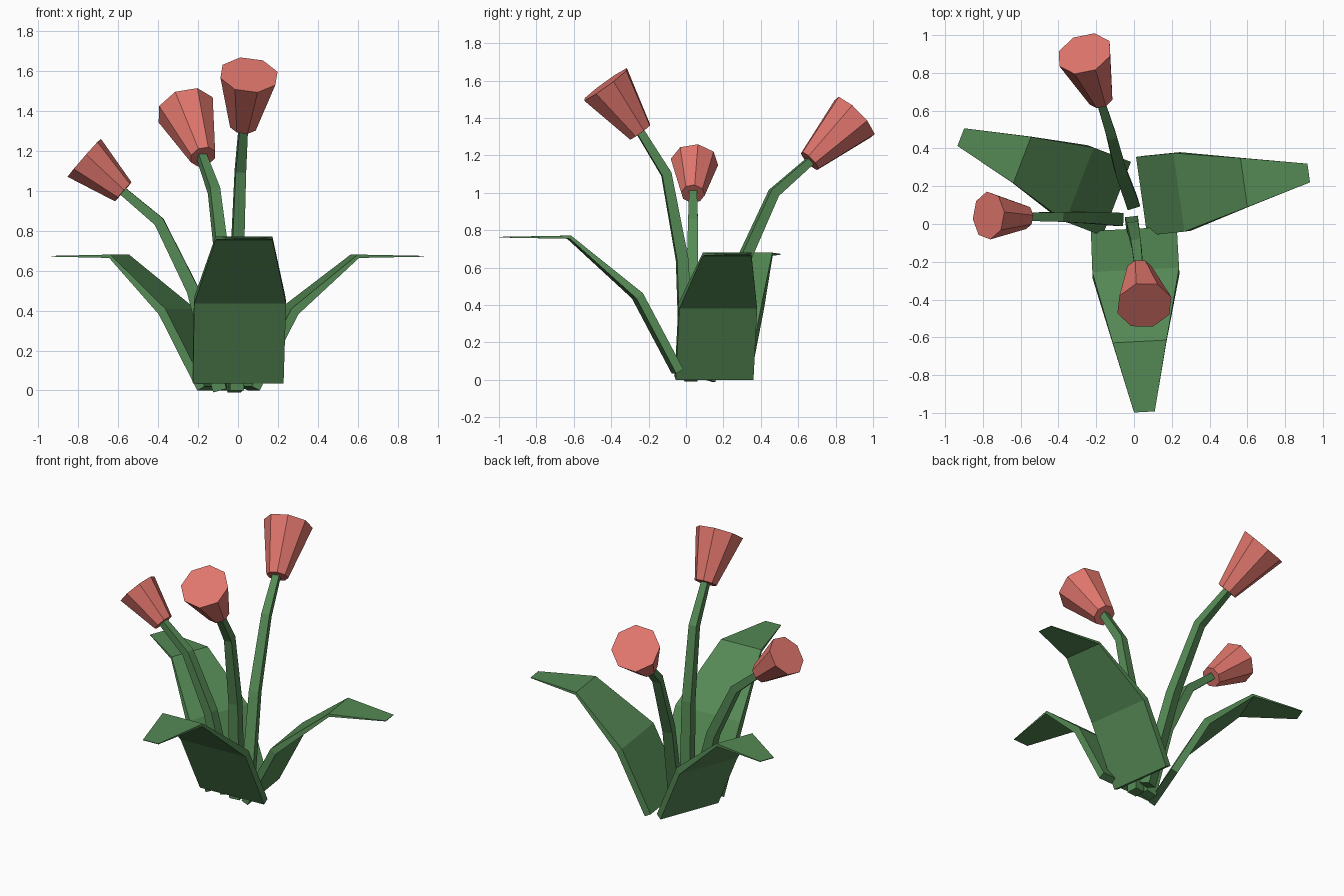
import bpy, bmesh, math
from mathutils import Vector, Matrix

if "Cube" in bpy.data.objects:
    bpy.data.objects.remove(bpy.data.objects["Cube"])


def material(name, color):
    m = bpy.data.materials.new(name)
    m.diffuse_color = color
    m.use_nodes = True
    m.node_tree.nodes["Principled BSDF"].inputs["Base Color"].default_value = m.diffuse_color
    return m


green = material("leaf_green", (0.09, 0.25, 0.09, 1))
coral = material("petal_coral", (0.74, 0.18, 0.15, 1))


def finish(name, bm, mat):
    bmesh.ops.recalc_face_normals(bm, faces=bm.faces)
    mesh = bpy.data.meshes.new(name)
    bm.to_mesh(mesh)
    bm.free()
    mesh.materials.append(mat)
    obj = bpy.data.objects.new(name, mesh)
    bpy.context.collection.objects.link(obj)


def strip(name, path, angle, widths, thicks):
    """Rectangular section swept along a path that heads outwards at an angle."""
    pts = [Vector(p) for p in path]
    a = math.radians(angle)
    side = Vector((-math.sin(a), math.cos(a), 0))
    bm = bmesh.new()
    rings = []
    for i, p in enumerate(pts):
        tan = Vector()
        if i > 0:
            tan += (p - pts[i - 1]).normalized()
        if i < len(pts) - 1:
            tan += (pts[i + 1] - p).normalized()
        s = side * widths[i] / 2
        n = tan.cross(side).normalized() * thicks[i] / 2
        rings.append([bm.verts.new(p + o) for o in (s + n, n - s, -s - n, s - n)])
    for r, q in zip(rings, rings[1:]):
        for k in range(4):
            j = (k + 1) % 4
            bm.faces.new((r[k], r[j], q[j], q[k]))
    bm.faces.new(rings[0])
    bm.faces.new(rings[-1])
    finish(name, bm, green)


def bloom(name, base, top, r_base, r_top):
    """Closed eight-sided cup between two points."""
    b, t = Vector(base), Vector(top)
    axis = t - b
    rot = axis.to_track_quat('Z', 'Y').to_matrix().to_4x4()
    bm = bmesh.new()
    bmesh.ops.create_cone(bm, cap_ends=True, segments=8, radius1=r_base, radius2=r_top,
                          depth=axis.length,
                          matrix=Matrix.Translation((b + t) / 2) @ rot
                          @ Matrix.Rotation(math.radians(10), 4, 'Z'))
    finish(name, bm, coral)


# Broad folded leaves
thick = (0.045, 0.045, 0.018, 0.004)
strip("front_leaf", [(0, -0.045, 0.045), (0.01, -0.26, 0.45), (0.03, -0.625, 0.763), (0.055, -0.995, 0.763)],
      -87, (0.455, 0.46, 0.285, 0.11), thick)
side_widths = (0.42, 0.42, 0.262, 0.1)
strip("right_leaf", [(0.06, 0.15, 0.01), (0.255, 0.17, 0.395), (0.585, 0.22, 0.672), (0.925, 0.27, 0.672)],
      8, side_widths, thick)
strip("left_leaf", [(-0.11, 0.14, 0.01), (-0.305, 0.215, 0.395), (-0.595, 0.34, 0.672), (-0.917, 0.46, 0.672)],
      159, side_widths, thick)

# Bent tapering stems
taper = (0.07, 0.062, 0.052, 0.042)
strip("front_stem", [(-0.01, 0.005, 0.0), (-0.005, -0.02, 0.64), (0.012, -0.105, 1.1), (0.028, -0.25, 1.335)],
      -83, taper, taper)
strip("left_stem", [(-0.09, 0.025, 0.0), (-0.225, 0.033, 0.5), (-0.395, 0.038, 0.845), (-0.585, 0.038, 1.005)],
      178, taper, taper)
strip("back_stem", [(-0.01, 0.115, 0.0), (-0.07, 0.28, 0.58), (-0.12, 0.47, 1.0), (-0.185, 0.675, 1.18)],
      107, taper, taper)

# Cup-shaped blooms
bloom("front_bloom", (0.027, -0.245, 1.325), (0.055, -0.43, 1.58), 0.07, 0.15)
bloom("left_bloom", (-0.575, 0.037, 0.995), (-0.77, 0.045, 1.165), 0.064, 0.128)
bloom("back_bloom", (-0.175, 0.662, 1.17), (-0.262, 0.902, 1.405), 0.067, 0.15)
